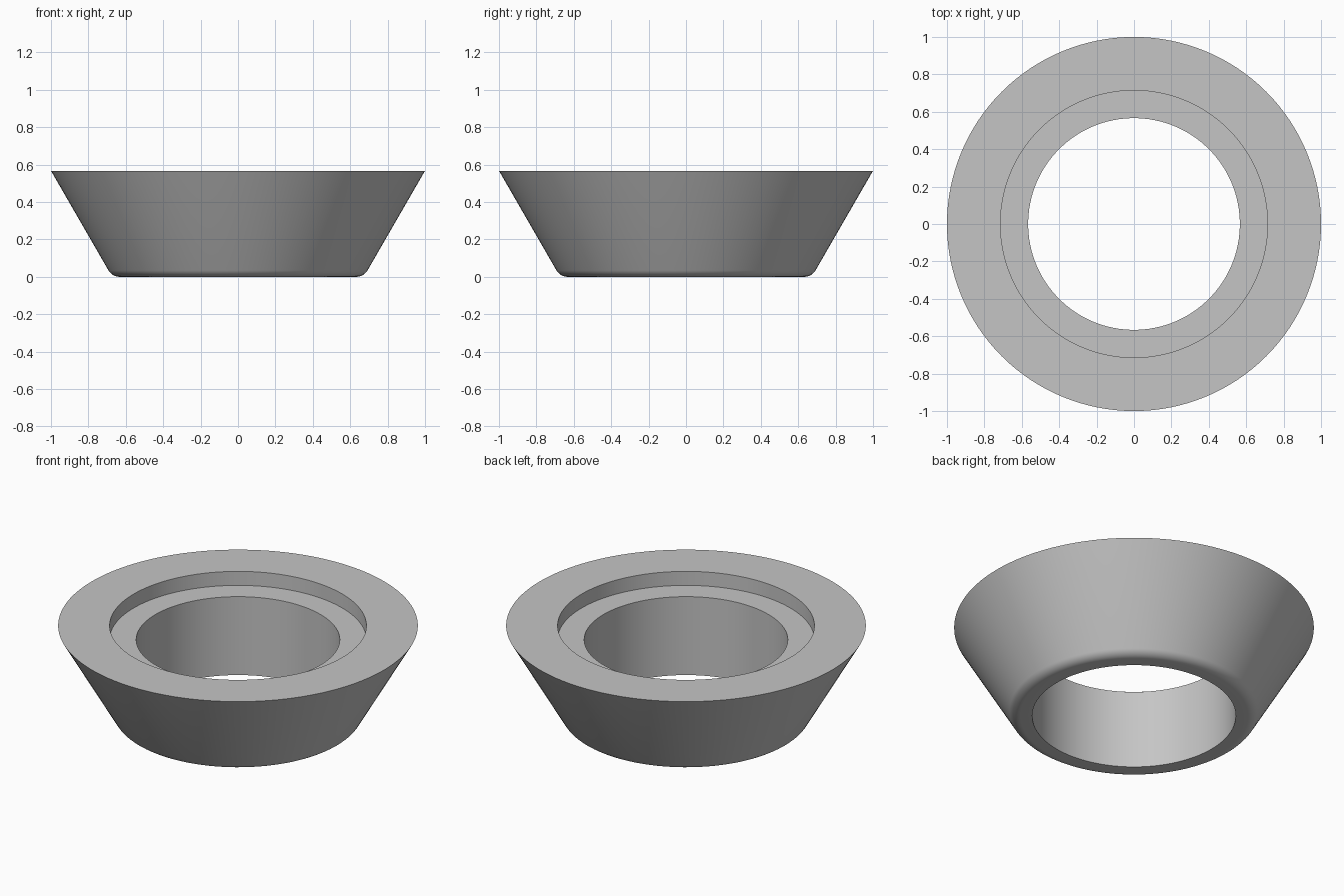
import bpy
import bmesh
from math import radians, sin, cos, tan, tau

cube = bpy.data.objects.get("Cube")
if cube:
    bpy.data.objects.remove(cube, do_unlink=True)

# Main dimensions
HEIGHT = 0.567
OUTER_R, RECESS_R, BORE_R = 1.0, 0.714, 0.566
RECESS_DEPTH = 0.086
TAPER = radians(30)
FILLET = 0.07
SEGMENTS, FILLET_STEPS = 128, 8

# Grey material
grey = bpy.data.materials.new("plain grey")
grey.use_nodes = True
colour = (0.56, 0.56, 0.56, 1.0)
grey.diffuse_color = colour
grey.node_tree.nodes["Principled BSDF"].inputs["Base Color"].default_value = colour

# Rounded lower corner, running from the flat underside to the tapered wall
corner_r = OUTER_R - HEIGHT * tan(TAPER)
turn = radians(90) - TAPER
centre_r = corner_r - FILLET * tan(turn / 2)
fillet = []
for i in range(FILLET_STEPS + 1):
    a = turn * i / FILLET_STEPS
    fillet.append((centre_r + FILLET * sin(a), FILLET * (1 - cos(a))))

# Closed cross-section: bore, underside, fillet, wall, rim, recess, ledge
ledge_z = HEIGHT - RECESS_DEPTH
profile = [(BORE_R, ledge_z), (BORE_R, 0)] + fillet + [
    (OUTER_R, HEIGHT), (RECESS_R, HEIGHT), (RECESS_R, ledge_z)]

# Revolve the section into a ring
bm = bmesh.new()
rings = []
for s in range(SEGMENTS):
    a = tau * s / SEGMENTS
    rings.append([bm.verts.new((r * cos(a), r * sin(a), z)) for r, z in profile])
for s in range(SEGMENTS):
    here, after = rings[s], rings[(s + 1) % SEGMENTS]
    for i in range(len(profile)):
        j = (i + 1) % len(profile)
        bm.faces.new((here[i], after[i], after[j], here[j]))
bmesh.ops.recalc_face_normals(bm, faces=bm.faces)

mesh = bpy.data.meshes.new("tapered_ring")
bm.to_mesh(mesh)
bm.free()
mesh.materials.append(grey)
ring = bpy.data.objects.new("tapered_ring", mesh)
bpy.context.collection.objects.link(ring)

# Smooth the round walls, keep the rims crisp
bpy.ops.object.select_all(action='DESELECT')
ring.select_set(True)
bpy.context.view_layer.objects.active = ring
bpy.ops.object.shade_smooth_by_angle(angle=radians(30))
